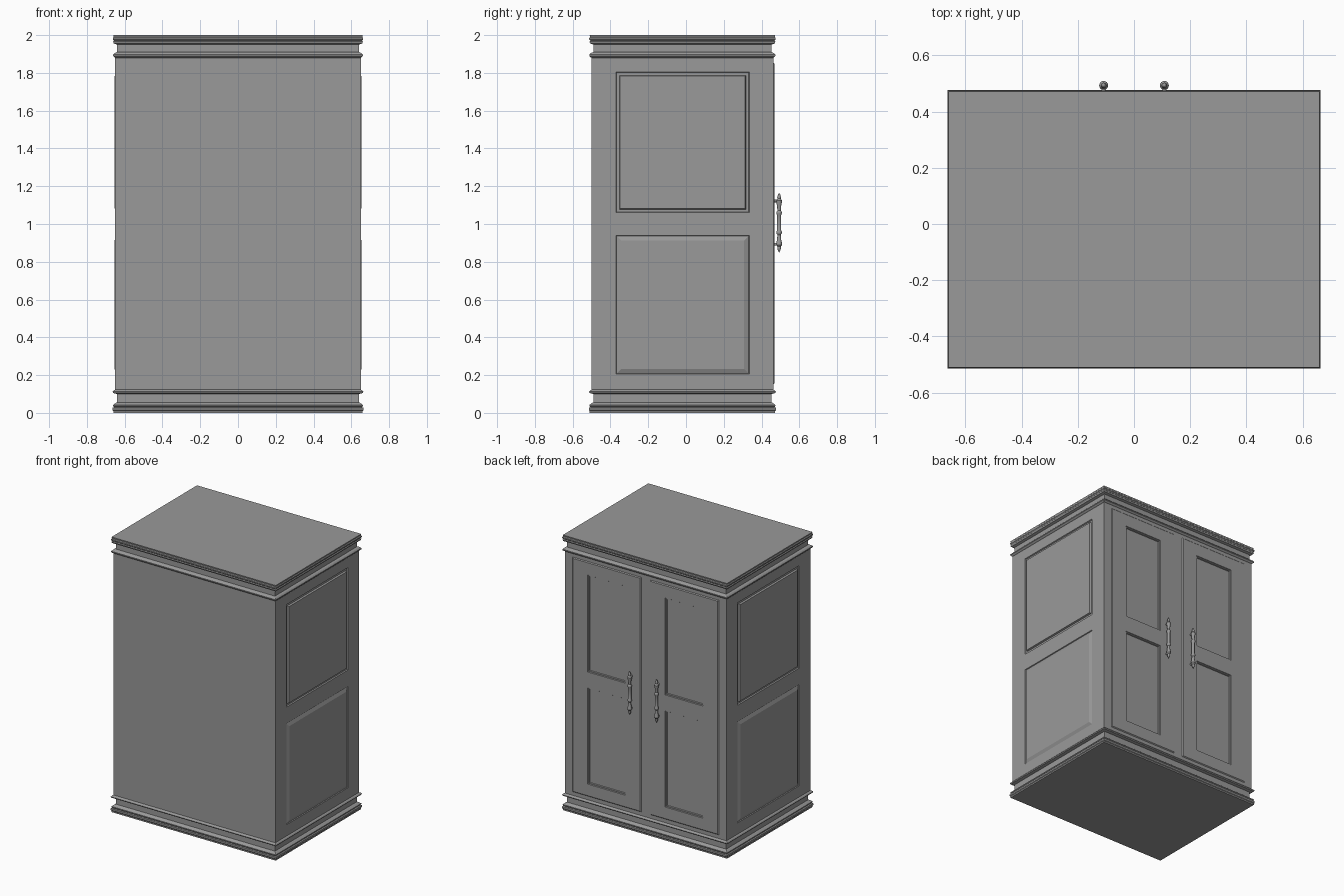
import bpy, bmesh, math
from mathutils import Matrix, Vector

cube = bpy.data.objects.get("Cube")
if cube:
    bpy.data.objects.remove(cube, do_unlink=True)

HALF_W, HALF_D, MID_Y = 0.65, 0.481, -0.019
LOW, HIGH = 0.13, 1.88        # plain body between base and cornice

grey = bpy.data.materials.new("plain grey")
grey.use_nodes = True
colour = (0.32, 0.32, 0.32, 1)
grey.diffuse_color = colour
grey.node_tree.nodes["Principled BSDF"].inputs["Base Color"].default_value = colour


def finish(name, bm, matrix=Matrix(), smooth=False):
    bm.transform(matrix)
    mesh = bpy.data.meshes.new(name)
    bm.to_mesh(mesh)
    bm.free()
    mesh.materials.append(grey)
    obj = bpy.data.objects.new(name, mesh)
    bpy.context.collection.objects.link(obj)
    if smooth:
        bpy.ops.object.select_all(action='DESELECT')
        obj.select_set(True)
        bpy.context.view_layer.objects.active = obj
        bpy.ops.object.shade_smooth_by_angle(angle=math.radians(40))
    return obj


def moulding(name, profile):
    """Rectangular rings of (outward offset, height), capped at both ends."""
    bm = bmesh.new()
    rings = []
    for off, z in profile:
        rings.append([bm.verts.new((sx * (HALF_W + off), MID_Y + sy * (HALF_D + off), z))
                      for sx, sy in ((-1, -1), (1, -1), (1, 1), (-1, 1))])
    for a, b in zip(rings, rings[1:]):
        for i in range(4):
            j = (i + 1) % 4
            bm.faces.new((a[i], a[j], b[j], b[i]))
    bm.faces.new(rings[0][::-1])
    bm.faces.new(rings[-1])
    finish(name, bm)


def facing(turn, x, y, z=0):
    """Local board (u, v, outward) to world; turn 0 faces +x, 90 faces +y."""
    axes = Matrix(((0, 0, 1, 0), (1, 0, 0, 0), (0, 1, 0, 0), (0, 0, 0, 1)))
    return Matrix.Translation((x, y, z)) @ Matrix.Rotation(math.radians(turn), 4, 'Z') @ axes


def board(name, us, vs, matrix, panels=None, holes=(), rim=None):
    """Flat board on a grid; chosen cells become stepped panels or holes."""
    bm = bmesh.new()
    grid = [[bm.verts.new((u, v, 0)) for v in vs] for u in us]
    cells = {}
    for i in range(len(us) - 1):
        for j in range(len(vs) - 1):
            if (i, j) not in holes:
                cells[i, j] = bm.faces.new((grid[i][j], grid[i + 1][j],
                                            grid[i + 1][j + 1], grid[i][j + 1]))
    bm.normal_update()
    if rim:
        width, depth = rim
        edges = [e for e in bm.edges if e.is_boundary]
        new = bmesh.ops.extrude_edge_only(bm, edges=edges)["geom"]
        mid_v = (vs[0] + vs[-1]) / 2
        for v in [g for g in new if isinstance(g, bmesh.types.BMVert)]:
            if abs(v.co.x - us[0]) < 1e-5 or abs(v.co.x - us[-1]) < 1e-5:
                v.co.x += math.copysign(width, v.co.x)
            if abs(v.co.y - vs[0]) < 1e-5 or abs(v.co.y - vs[-1]) < 1e-5:
                v.co.y += math.copysign(width, v.co.y - mid_v)
            v.co.z -= depth
    for cell, steps in (panels or {}).items():
        for thickness, depth in steps:
            bm.normal_update()
            bmesh.ops.inset_individual(bm, faces=[cells[cell]], thickness=thickness,
                                       depth=depth, use_even_offset=True)
    # dissolve the grid lines on the flat areas
    bmesh.ops.recalc_face_normals(bm, faces=bm.faces)
    finish(name, bm, matrix)


# Base plinth and cornice
moulding("base", [(0.01, 0), (0.01, 0.01), (0.014, 0.015), (0.014, 0.027), (0.006, 0.03),
                  (0.011, 0.036), (0.011, 0.042), (-0.002, 0.052), (-0.01, 0.056),
                  (-0.01, 0.1), (0.011, 0.105), (0.014, 0.112), (0.008, 0.119),
                  (0, 0.123), (0, LOW)])
moulding("cornice", [(0, HIGH), (0.005, 1.883), (0.012, 1.89), (0.012, 1.897), (0.004, 1.905),
                     (-0.01, 1.91), (-0.01, 1.95), (0.008, 1.956), (0.011, 1.965),
                     (0.006, 1.97), (0.013, 1.977), (0.013, 1.985), (0.008, 1.99), (0.01, 2)])

# Plain front
board("front_wall", [-HALF_W, HALF_W], [LOW, HIGH], facing(-90, 0, MID_Y - HALF_D))

# Panelled sides: stepped panel above, raised sloping panel below
stepped = [(0.004, -0.008), (0.014, 0), (0.004, 0.012), (0.006, 0)]
sloped = [(0.003, -0.006), (0.024, 0.01)]
for side, turn, x in (("left", 0, HALF_W), ("right", 180, -HALF_W)):
    shift = 0.001 if x > 0 else -0.001
    board(side + "_side", [-HALF_D, -0.353 + shift, 0.353 + shift, HALF_D],
          [LOW, 0.205, 0.94, 1.06, 1.805, HIGH], facing(turn, x, MID_Y),
          {(1, 1): sloped, (1, 3): stepped})

# Face frame with two door openings
back_y = MID_Y + HALF_D
board("door_frame", [-HALF_W, -0.588, -0.036, 0.036, 0.588, HALF_W], [LOW, 0.15, 1.855, HIGH],
      facing(90, 0, back_y), holes={(1, 1), (3, 1)})

# Doors with recessed panels, standing slightly proud of the frame
recess = [(0.003, -0.005), (0.005, 0), (0.003, -0.007)]
for side, s in (("left", 1), ("right", -1)):
    board(side + "_door", [-0.27, -0.152, 0.152, 0.27], [0.156, 0.24, 0.94, 1.055, 1.76, 1.849],
          facing(90, s * 0.312, back_y + 0.006), {(1, 1): recess, (1, 3): recess},
          rim=(0.006, 0.006))

# Turned handles, mirrored about their middle
half_profile = [(0.011, 0), (0.011, 0.04), (0.015, 0.05), (0.015, 0.056), (0.009, 0.064),
                (0.011, 0.09), (0.015, 0.108), (0.016, 0.117), (0.009, 0.127),
                (0.01, 0.135), (0.006, 0.148), (0, 0.159)]
profile = [(r, -h) for r, h in half_profile[:0:-1]] + half_profile
for side, s in (("left", 1), ("right", -1)):
    bm = bmesh.new()
    verts = [bm.verts.new((r, 0, h)) for r, h in profile]
    edges = [bm.edges.new(pair) for pair in zip(verts, verts[1:])]
    bmesh.ops.spin(bm, geom=verts + edges, cent=(0, 0, 0), axis=(0, 0, 1),
                   angle=math.tau, steps=16)
    bmesh.ops.remove_doubles(bm, verts=bm.verts, dist=0.0005)
    bmesh.ops.recalc_face_normals(bm, faces=bm.faces)
    finish(side + "_handle", bm, Matrix.Translation((s * 0.108, 0.493, 1.007)), True)
    for end, h in (("upper", 0.115), ("lower", -0.115)):
        bm = bmesh.new()
        bmesh.ops.create_cone(bm, cap_ends=True, segments=12, radius1=0.007,
                              radius2=0.007, depth=0.03)
        finish(side + "_handle_" + end + "_post", bm,
               Matrix.Translation((s * 0.108, 0.478, 1.007 + h)) @ Matrix.Rotation(math.pi / 2, 4, 'X'),
               True)
